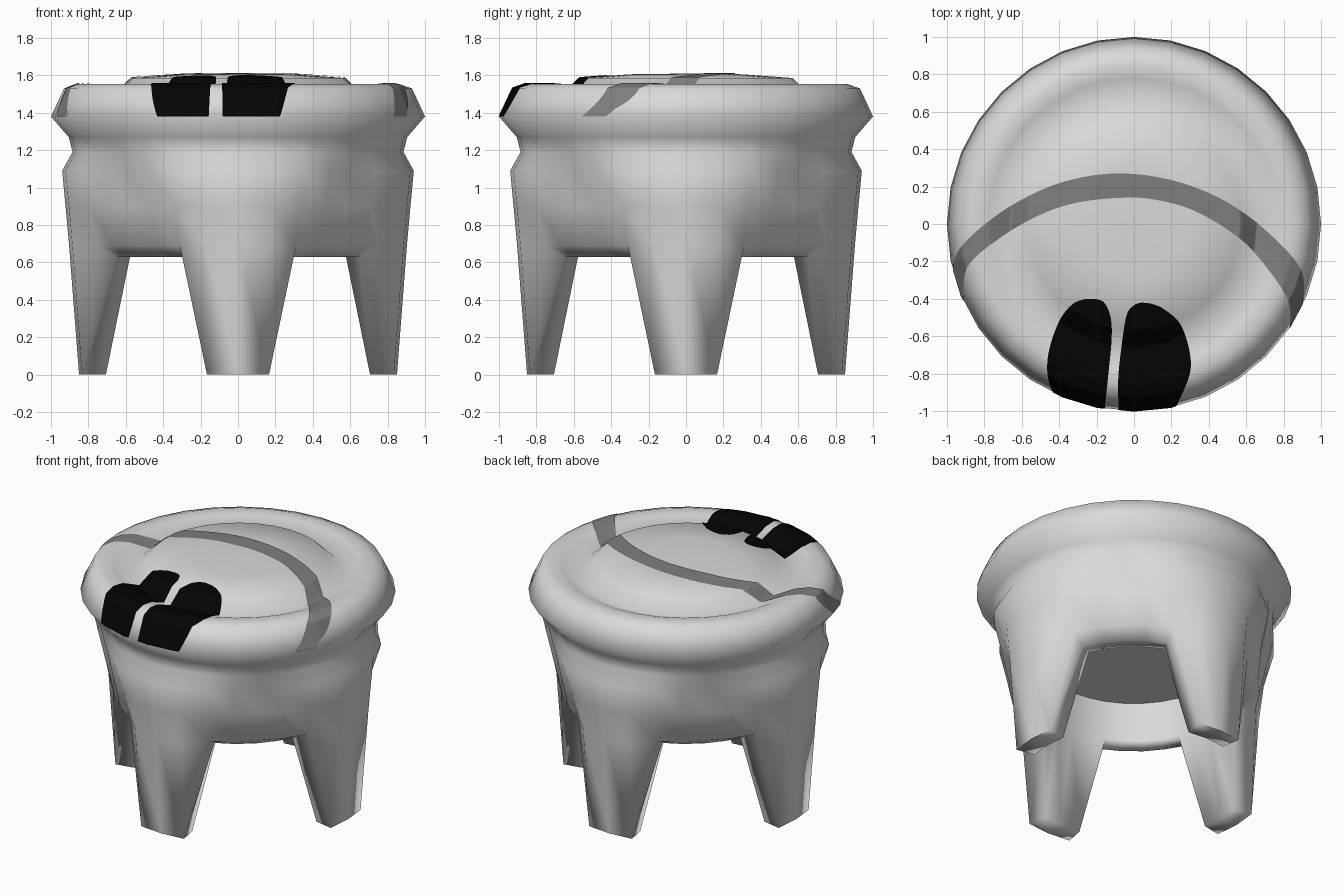
import bpy, bmesh, math

if "Cube" in bpy.data.objects:
    bpy.data.objects.remove(bpy.data.objects["Cube"])

SIDES = 32
STEP = 2 * math.pi / SIDES


def material(name, value):
    m = bpy.data.materials.new(name)
    m.diffuse_color = (value, value, value, 1)
    m.use_nodes = True
    m.node_tree.nodes["Principled BSDF"].inputs["Base Color"].default_value = m.diffuse_color
    return m


LIGHT = material("light grey", 0.7)
MID = material("mid grey", 0.21)
BLACK = material("black", 0.001)


def finish(bm, name, mat, angle):
    bmesh.ops.remove_doubles(bm, verts=bm.verts, dist=0.0005)
    bmesh.ops.recalc_face_normals(bm, faces=bm.faces)
    mesh = bpy.data.meshes.new(name)
    bm.to_mesh(mesh)
    bm.free()
    mesh.materials.append(mat)
    ob = bpy.data.objects.new(name, mesh)
    bpy.context.collection.objects.link(ob)
    bpy.ops.object.select_all(action='DESELECT')
    ob.select_set(True)
    bpy.context.view_layer.objects.active = ob
    bpy.ops.object.shade_smooth_by_angle(angle=math.radians(angle))
    return ob


def polar(bm, r, deg, z):
    a = math.radians(deg)
    return bm.verts.new((r * math.cos(a), r * math.sin(a), z))


def skin(bm, rings):
    for a, b in zip(rings, rings[1:]):
        n = len(a)
        for i in range(n):
            j = (i + 1) % n
            bm.faces.new((a[i], a[j], b[j], b[i]))


# Seat: lathed cushion, groove, rounded rim and neck
PROFILE = [(0.3, 1.606), (0.57, 1.586), (0.66, 1.5), (0.78, 1.548),
           (0.86, 1.555), (0.93, 1.53), (1.0, 1.38), (0.905, 1.27), (0.885, 1.19)]
bm = bmesh.new()
rings = [[polar(bm, r, i * 360 / SIDES, z) for i in range(SIDES)] for r, z in PROFILE]
skin(bm, rings)
tip = bm.verts.new((0, 0, 1.61))
for i in range(SIDES):
    bm.faces.new((tip, rings[0][i], rings[0][(i + 1) % SIDES]))

# Base, joined to the neck: hollow wall running down into four legs, recessed between them
# wall radius at heights 1.09, 0.9 and 0.69, by number of steps away from a leg's centre
WALL = [(0.94, 0.922, 0.903), (0.94, 0.922, 0.903), (0.93, 0.87, 0.812),
        (0.89, 0.845, 0.80), (0.83, 0.81, 0.79)]
rings = [[] for _ in range(8)]
for q in range(4):
    columns = [(k, False) for k in range(-2, 3)] + [(k, True) for k in range(2, 7)]
    for k, gap in columns:
        r1, r2, r3 = WALL[min(abs(k), 8 - abs(k))]
        a0 = k * 11.25
        foot = a0 if gap else max(-11.25, min(11.25, a0))
        edge = 0.63 if gap else 0
        points = [(0.885, a0, 1.19), (r1, a0, 1.09), (r2, a0, 0.9), (r3, a0, 0.69),
                  (0.705 if gap else 0.85, foot, edge),
                  (0.625 if gap else 0.72, foot, edge),
                  (0.62, a0, 0.66), (0.6, a0, 0.92)]
        for ring, (r, a, z) in zip(rings, points):
            ring.append(polar(bm, r, a + 90 * q, z))
skin(bm, rings)
bmesh.ops.remove_doubles(bm, verts=bm.verts, dist=0.0005)
# ceiling under the seat
bmesh.ops.holes_fill(bm, edges=[e for e in bm.edges if e.is_boundary], sides=0)
finish(bm, "stool_seat_and_legs", LIGHT, 85)


# Painted marks: thin sheets draped over the seat
def drape(x, y):
    r = math.hypot(x, y)
    off = math.atan2(y, x) % STEP - STEP / 2
    eff = r * math.cos(off) / math.cos(STEP / 2)
    if eff > 1:
        x, y, eff = x / eff, y / eff, 1.0
    pts = [(0, 1.61)] + PROFILE[:7]
    for (r0, z0), (r1, z1) in zip(pts, pts[1:]):
        if eff <= r1 + 1e-6:
            z = z0 + (z1 - z0) * (eff - r0) / (r1 - r0)
            break
    side = max(0, (eff - 0.93) / 0.07)
    grow = 1 + 0.003 * side
    return (x * grow, y * grow, z + 0.005 * (1 - side))


def spline(p, t):
    i = min(int(t), len(p) - 2)
    f = t - i
    a, b, c, d = (p[max(0, min(len(p) - 1, i + j))] for j in (-1, 0, 1, 2))
    return [0.5 * (2 * b[n] + (c[n] - a[n]) * f + (2 * a[n] - 5 * b[n] + 4 * c[n] - d[n]) * f * f
                   + (3 * b[n] - a[n] - 3 * c[n] + d[n]) * f ** 3) for n in (0, 1)]


def painted(name, left, right, mat, across, along=24):
    bm = bmesh.new()
    rows = []
    for s in range((len(left) - 1) * along + 1):
        p, q = spline(left, s / along), spline(right, s / along)
        rows.append([bm.verts.new(drape(p[0] + (q[0] - p[0]) * i / across,
                                        p[1] + (q[1] - p[1]) * i / across))
                     for i in range(across + 1)])
    for a, b in zip(rows, rows[1:]):
        for i in range(across):
            bm.faces.new((a[i], a[i + 1], b[i + 1], b[i]))
    ob = finish(bm, name, mat, 60)
    # keep the open sheet facing up
    if sum(f.normal.z * f.area for f in ob.data.polygons) < 0:
        ob.data.flip_normals()


painted("curved_stripe",
        [(-0.97, -0.28), (-0.93, -0.13), (-0.73, 0.05), (-0.5, 0.18), (-0.3, 0.245), (-0.1, 0.27),
         (0.1, 0.255), (0.3, 0.205), (0.5, 0.115), (0.7, -0.03), (0.89, -0.24), (0.9, -0.44)],
        [(-0.91, -0.43), (-0.89, -0.23), (-0.71, -0.07), (-0.5, 0.05), (-0.3, 0.115), (-0.07, 0.14),
         (0.1, 0.132), (0.3, 0.08), (0.5, -0.03), (0.65, -0.16), (0.82, -0.4), (0.83, -0.57)],
        MID, 16)
painted("left_dark_patch",
        [(-0.41, -0.94), (-0.46, -0.82), (-0.455, -0.68), (-0.4, -0.52), (-0.33, -0.43), (-0.26, -0.4)],
        [(-0.16, -1.02), (-0.14, -0.83), (-0.12, -0.62), (-0.125, -0.5), (-0.16, -0.42), (-0.21, -0.4)],
        BLACK, 40)
painted("right_dark_patch",
        [(-0.08, -1.03), (-0.085, -0.85), (-0.07, -0.68), (-0.04, -0.49), (0.0, -0.435), (0.04, -0.42)],
        [(0.2, -1.02), (0.29, -0.83), (0.3, -0.7), (0.25, -0.54), (0.16, -0.455), (0.09, -0.425)],
        BLACK, 40)
